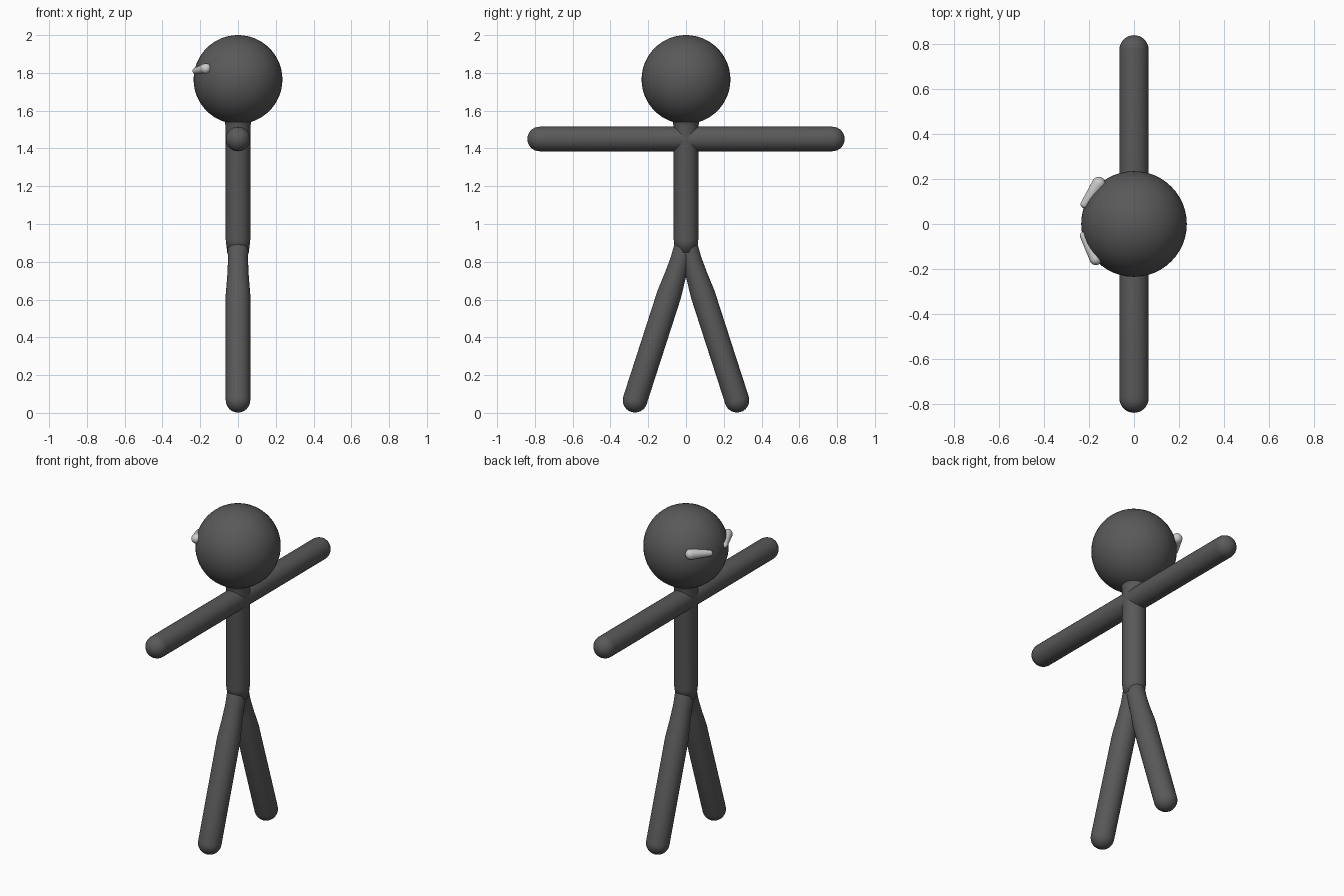
import bpy, bmesh, math
from mathutils import Vector

if "Cube" in bpy.data.objects:
    bpy.data.objects.remove(bpy.data.objects["Cube"])


def material(name, value):
    m = bpy.data.materials.new(name)
    m.diffuse_color = (value, value, value, 1)
    m.use_nodes = True
    m.node_tree.nodes["Principled BSDF"].inputs["Base Color"].default_value = m.diffuse_color
    return m


dark = material("charcoal", 0.1)
light = material("light_grey", 0.6)


def finish(obj, name, mat):
    obj.name = name
    obj.data.materials.append(mat)
    for p in obj.data.polygons:
        p.use_smooth = True


def limb(name, start, end, radii, mat, segs=32, caps=(True, True)):
    """Round tube from start to end; radii = (fraction along, radius) pairs."""
    start, end = Vector(start), Vector(end)
    axis = end - start
    length = axis.length
    profile = [(t * length, r) for t, r in radii]
    steps = [math.pi / 2 * i / 8 for i in range(1, 8)]
    r0, r1 = profile[0][1], profile[-1][1]
    if caps[0]:
        profile = [(-r0 * math.sin(a), r0 * math.cos(a)) for a in reversed(steps)] + profile
    if caps[1]:
        profile += [(length + r1 * math.sin(a), r1 * math.cos(a)) for a in steps]
    rot = axis.to_track_quat('Z', 'Y')
    bm = bmesh.new()
    rings = []
    for h, r in profile:
        rings.append([bm.verts.new(start + rot @ Vector(
            (r * math.cos(2 * math.pi * k / segs), r * math.sin(2 * math.pi * k / segs), h)))
            for k in range(segs)])
    for a, b in zip(rings, rings[1:]):
        for k in range(segs):
            n = (k + 1) % segs
            bm.faces.new((a[k], a[n], b[n], b[k]))
    # close both ends, with a pole where the end is rounded
    for ring, flip, offset, cap in ((rings[0], True, -r0, caps[0]),
                                    (rings[-1], False, length + r1, caps[1])):
        if cap:
            pole = bm.verts.new(start + rot @ Vector((0, 0, offset)))
            for k in range(segs):
                pair = (ring[k], ring[(k + 1) % segs])
                bm.faces.new((*(pair[::-1] if flip else pair), pole))
        else:
            bm.faces.new(ring[::-1] if flip else ring)
    mesh = bpy.data.meshes.new(name)
    bm.to_mesh(mesh)
    bm.free()
    obj = bpy.data.objects.new(name, mesh)
    bpy.context.collection.objects.link(obj)
    finish(obj, name, mat)


# Head
bpy.ops.mesh.primitive_uv_sphere_add(segments=48, ring_count=32, radius=0.235,
                                     location=(0, 0, 1.765))
finish(bpy.context.object, "head", dark)

# Torso with tapered hips and a neck flaring into the head
limb("torso", (0, 0, 0.85), (0, 0, 1.58),
     [(0, 0.057), (0.09, 0.065), (0.91, 0.065), (0.945, 0.07), (1, 0.09)],
     dark, caps=(False, False))

# Arms and legs, one on each side
for side, s in (("left", -1), ("right", 1)):
    limb(side + "_arm", (0, 0, 1.45), (0, s * 0.775, 1.45),
         [(0, 0.065), (1, 0.065)], dark)
    limb(side + "_leg", (0, s * 0.004, 0.89), (0, s * 0.27, 0.067),
         [(0, 0.056), (0.1, 0.053), (0.2, 0.057), (0.32, 0.065), (1, 0.065)], dark)

# Tapered eyes set into the head
limb("left_eye", (-0.17, -0.155, 1.823), (-0.224, -0.052, 1.81),
     [(0, 0.028), (1, 0.017)], light, 24)
limb("right_eye", (-0.157, 0.18, 1.825), (-0.22, 0.088, 1.813),
     [(0, 0.03), (1, 0.018)], light, 24)
